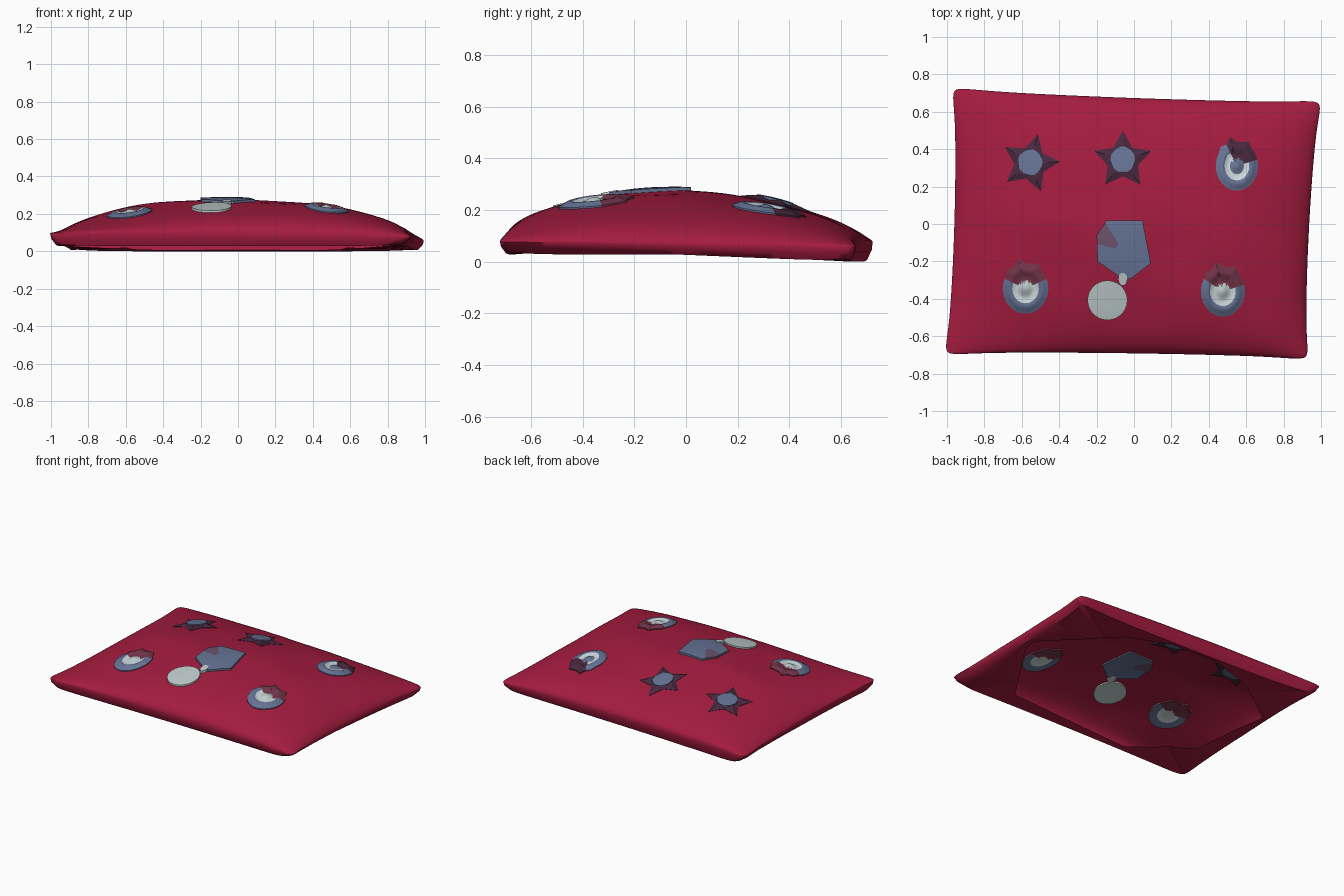
import bpy, bmesh, math
from mathutils import Vector

cube = bpy.data.objects.get("Cube")
if cube:
    bpy.data.objects.remove(cube, do_unlink=True)


def material(name, rgb):
    m = bpy.data.materials.new(name)
    m.use_nodes = True
    m.diffuse_color = (*rgb, 1)
    bsdf = m.node_tree.nodes["Principled BSDF"]
    bsdf.inputs["Base Color"].default_value = (*rgb, 1)
    bsdf.inputs["Roughness"].default_value = 0.8
    return m


CRIMSON = material("crimson cloth", (0.375, 0.0115, 0.05))
SLATE = material("slate blue", (0.13, 0.17, 0.295))
SILVER = material("pale silver", (0.52, 0.6, 0.6))
BRIGHT = material("bright silver", (0.6, 0.68, 0.7))
PLUM = material("dark plum", (0.065, 0.022, 0.048))
MAROON = material("dusty maroon", (0.17, 0.035, 0.065))
MAUVE = material("dusty mauve", (0.15, 0.085, 0.15))


def finish(bm, name, mats, angle):
    bmesh.ops.recalc_face_normals(bm, faces=bm.faces)
    me = bpy.data.meshes.new(name)
    bm.to_mesh(me)
    bm.free()
    ob = bpy.data.objects.new(name, me)
    bpy.context.collection.objects.link(ob)
    for m in mats:
        me.materials.append(m)
    bpy.ops.object.select_all(action='DESELECT')
    ob.select_set(True)
    bpy.context.view_layer.objects.active = ob
    bpy.ops.object.shade_smooth_by_angle(angle=math.radians(angle))


# Cushion surface, u and v run from -1 to 1, with rounded, slightly eared corners
def plan(u, v):
    k = 1 + 0.024 * (u * v) ** 8 - 0.03 * (u * v) ** 24
    x = -0.0125 + 0.9675 * u + 0.0275 * v + 0.0075 * u * v - 0.02 * u * (1 - v * v)
    y = -0.009 - 0.024 * u + 0.694 * v - 0.011 * u * v - 0.012 * v * (1 - u * u)
    return x * k, y * k


def height(u, v):
    a = max(0, 1 - abs(u) ** 2.2) ** (0.63 - 0.06 * u)
    b = max(0, 1 - abs(v) ** 1.75) ** 0.47
    wave = 0.005 * math.sin(9 * u + 3 * v) * math.sin(7 * v - 2 * u)
    sag = 0.065 * (u - 0.2) * max(0, -v) - 0.03 * max(0, v) * (1 - 1.5 * u * u)
    return 0.077 - 0.01 * u - 0.01 * v + (0.2 + wave + sag) * a * b


def drape(x, y):
    u, v = x, y / 0.7
    for _ in range(6):
        px, py = plan(u, v)
        u += (x - px) / 0.97
        v += (y - py) / 0.7
    return height(u, v)


# Distance from the origin to a polygon along a direction
def ray_to(poly, d):
    best = 9
    for a, b in zip(poly, poly[1:] + poly[:1]):
        a, b = Vector(a), Vector(b)
        e = b - a
        den = d.x * e.y - d.y * e.x
        if abs(den) > 1e-9:
            t = (a.x * e.y - a.y * e.x) / den
            s = (a.x * d.y - a.y * d.x) / den
            if t > 0 and -1e-6 <= s <= 1 + 1e-6:
                best = min(best, t)
    return best


# Cushion: domed top, rolled side and an open underside with corner flaps
def build_cushion():
    bm = bmesh.new()
    nx, ny = 72, 56
    grid, uv = [], {}
    for j in range(ny + 1):
        row = []
        for i in range(nx + 1):
            u = math.sin(math.pi * (i / nx - 0.5))
            v = math.sin(math.pi * (j / ny - 0.5))
            p = bm.verts.new((*plan(u, v), height(u, v)))
            uv[p] = (u, v)
            row.append(p)
        grid.append(row)
    for a, b in zip(grid, grid[1:]):
        for i in range(nx):
            bm.faces.new((a[i], a[i + 1], b[i + 1], b[i]))
    rim = (grid[0][:-1] + [r[-1] for r in grid[:-1]]
           + grid[-1][:0:-1] + [r[0] for r in grid[:0:-1]])
    hole = [(0.9, 0), (0.49, 0.49), (0.13, 0.64), (-0.12, 0.64), (-0.5, 0.52),
            (-0.88, 0.24), (-0.82, -0.35), (-0.44, -0.63), (0.52, -0.57)]
    loops = [rim, [], [], []]
    for p in rim:
        u, v = uv[p]
        low = 0.028 - 0.028 * max(0, v) + 0.012 * (u * v) ** 8
        tuck = 0.05 * max(0, -u * v)  # underside cut back at two corners
        x, y, z = p.co
        loops[1].append(bm.verts.new((x * (0.995 - tuck / 3), y * 0.995, z * 0.55 + low * 0.45)))
        loops[2].append(bm.verts.new((x * (0.97 - tuck), y * 0.97, low)))
        d = Vector((x, y)).normalized()
        r = min(ray_to(hole, d), 0.92 * math.hypot(x, y))
        loops[3].append(bm.verts.new((d.x * r, d.y * r, low + 0.008)))
    n = len(rim)
    for a, b in zip(loops, loops[1:]):
        for i in range(n):
            k = (i + 1) % n
            bm.faces.new((a[i], a[k], b[k], b[i]))
    finish(bm, "cushion", [CRIMSON], 50)


# Draped badge: rings shrink toward the centre, lift gives its relief
def badge(name, centre, outline, lift, mats, rule, rings=10, sub=3, depth=0.009):
    c = Vector(centre)
    pts = []
    for a, b in zip(outline, outline[1:] + outline[:1]):
        pts += [Vector(a).lerp(Vector(b), k / sub) for k in range(sub)]
    n = len(pts)
    bm = bmesh.new()

    def sheet(rise):
        mid = bm.verts.new((c.x, c.y, drape(*c) + rise(0)))
        loops = []
        for k in range(1, rings + 1):
            t = k / rings
            ring = [c.lerp(p, t) for p in pts]
            loops.append([bm.verts.new((q.x, q.y, drape(*q) + rise(t))) for q in ring])
        for i in range(n):
            bm.faces.new((mid, loops[0][i], loops[0][(i + 1) % n]))
        for a, b in zip(loops, loops[1:]):
            for i in range(n):
                k = (i + 1) % n
                bm.faces.new((a[i], b[i], b[k], a[k]))
        return loops[-1]

    top, under = sheet(lift), sheet(lambda t: -depth)
    for i in range(n):
        k = (i + 1) % n
        bm.faces.new((top[i], top[k], under[k], under[i]))
    for f in bm.faces:
        m = f.calc_center_median()
        f.material_index = rule(m.x - c.x, m.y - c.y)
    finish(bm, name, mats, 25)


def oval(cx, cy, rx, ry, n=20):
    return [(cx + rx * math.cos(i * math.tau / n), cy + ry * math.sin(i * math.tau / n))
            for i in range(n)]


build_cushion()

# Star badges: ridged points round a flat boss
for name, cx, cy, turn in (("left_star", -0.06, 0.34, 90), ("right_star", -0.555, 0.325, 75)):
    tips = []
    for i in range(10):
        r = 0.085 if i % 2 else 0.16
        a = math.radians(turn + 36 * i)
        tips.append((cx + r * math.cos(a), cy + r * math.sin(a)))
    badge(name, (cx, cy), tips, lambda t: 0.002 + min(0.016, 0.03 * (1 - t)), [PLUM],
          lambda x, y: 0, 8)
    badge(name + "_boss", (cx, cy + 0.005), oval(cx, cy + 0.005, 0.066, 0.07),
          lambda t: 0.02 + 0.003 * (1 - t * t), [SLATE], lambda x, y: 0, 4, 1, 0.013)


# Round badges: slate rim, silver dish, raised knob and a dark crown
def round_badge(name, cx, cy, rx, ry, mats, start, end):
    shape = oval(cx, cy, rx, ry, 24)
    for i, s in ((4, 1.13), (7, 1.22), (9, 1.1)):
        x, y = shape[i]
        shape[i] = (cx + (x - cx) * s, cy + (y - cy) * s)

    def rule(x, y):
        r = math.hypot(x / rx, y / ry)
        if r < 0.3:
            return 3
        if start < math.degrees(math.atan2(y / ry, x / rx)) < end:
            return 2
        return 1 if r < 0.62 else 0

    badge(name, (cx, cy), shape,
          lambda t: 0.004 + 0.016 * math.exp(-((t - 0.7) / 0.2) ** 2)
          + 0.018 * math.exp(-(t / 0.25) ** 2), mats, rule, 12, 2)


round_badge("front_right_badge", -0.58, -0.345, 0.122, 0.135,
            [SLATE, BRIGHT, MAROON, SILVER], 22, 158)
round_badge("front_left_badge", 0.475, -0.36, 0.118, 0.135,
            [SLATE, BRIGHT, MAROON, SILVER], 15, 150)
round_badge("back_left_badge", 0.55, 0.31, 0.113, 0.132,
            [SLATE, BRIGHT, PLUM, SLATE], 15, 120)

# Medal: folded ribbon, link and disc
ribbon = [(-0.145, 0.02), (0.045, 0.02), (0.09, -0.21), (-0.02, -0.295), (-0.06, -0.295),
          (-0.195, -0.2), (-0.2, -0.06)]
badge("medal_ribbon", (-0.06, -0.14), ribbon, lambda t: 0.013, [SLATE, MAUVE],
      lambda x, y: int(x < -0.03 and -0.3 * x < y < -1.5 * x), 8, 6)
badge("medal_link", (-0.06, -0.295), oval(-0.06, -0.295, 0.025, 0.035, 10),
      lambda t: 0.017, [SILVER], lambda x, y: 0, 2, 1, 0.012)
badge("medal_disc", (-0.142, -0.408), oval(-0.142, -0.408, 0.107, 0.106, 28),
      lambda t: 0.011, [SILVER], lambda x, y: 0, 5, 1)
